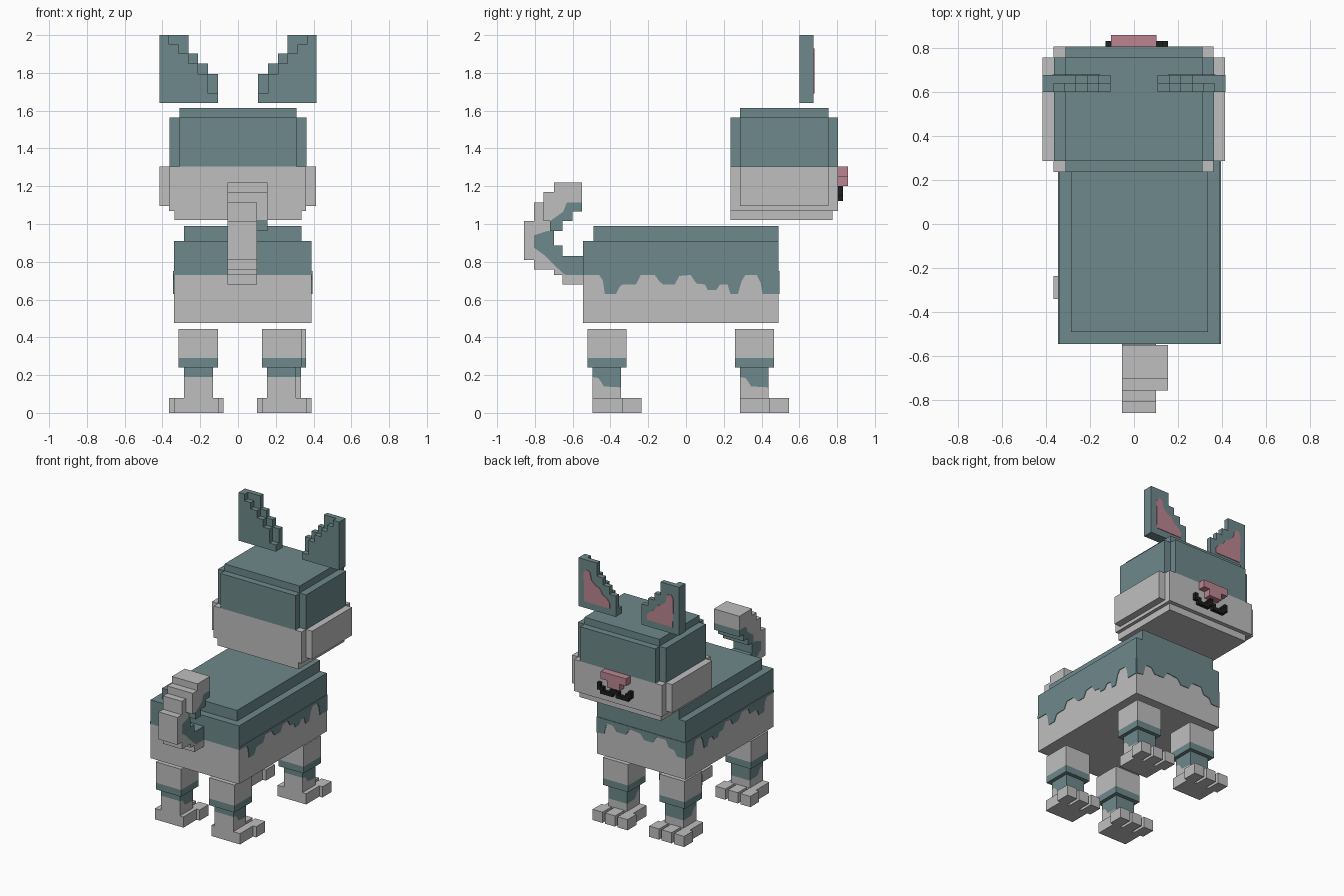
import bpy, bmesh

cube = bpy.data.objects.get("Cube")
if cube:
    bpy.data.objects.remove(cube, do_unlink=True)


def material(name, rgb):
    m = bpy.data.materials.new(name)
    m.use_nodes = True
    m.diffuse_color = (*rgb, 1)
    m.node_tree.nodes["Principled BSDF"].inputs["Base Color"].default_value = (*rgb, 1)
    return m


TEAL = material("teal fur", (0.156, 0.25, 0.258))
GREY = material("pale grey fur", (0.52, 0.52, 0.52))
PINK = material("pink skin", (0.50, 0.235, 0.29))
BLACK = material("black", (0.013, 0.013, 0.013))


def finish(name, bm, mat):
    bmesh.ops.recalc_face_normals(bm, faces=bm.faces[:])
    me = bpy.data.meshes.new(name)
    bm.to_mesh(me)
    bm.free()
    me.materials.append(mat)
    ob = bpy.data.objects.new(name, me)
    bpy.context.collection.objects.link(ob)
    return ob


def boxes(name, mat, *bounds):
    """One object from boxes given as x0, x1, y0, y1, z0, z1."""
    bm = bmesh.new()
    for x0, x1, y0, y1, z0, z1 in bounds:
        for v in bmesh.ops.create_cube(bm, size=1)["verts"]:
            v.co = (x1 if v.co.x > 0 else x0, y1 if v.co.y > 0 else y0,
                    z1 if v.co.z > 0 else z0)
    return finish(name, bm, mat)


def prism(name, mat, pts, axis, lo, hi):
    """Extrude a flat outline along an axis: x takes (y, z), y takes (x, z), z takes (x, y)."""
    bm = bmesh.new()
    i = "xyz".index(axis)

    def place(p, d):
        c = list(p)
        c.insert(i, d)
        return c
    face = bm.faces.new([bm.verts.new(place(p, lo)) for p in pts])
    new = bmesh.ops.extrude_face_region(bm, geom=[face])["geom"]
    for v in new:
        if isinstance(v, bmesh.types.BMVert):
            v.co[i] = hi
    return finish(name, bm, mat)


# Body: pale belly, teal back, raised spine slab
boxes("belly", GREY, (-.34, .39, -.545, .49, .475, .73))
boxes("back", TEAL, (-.34, .39, -.545, .49, .73, .91))
boxes("spine_slab", TEAL, (-.285, .335, -.49, .49, .91, .99))

# Wavy lower edge of the teal fur, as thin plates on the flanks and chest
flank = [(-.545, .73), (-.46, .73), (-.44, .70), (-.43, .63), (-.37, .63), (-.35, .67),
         (-.335, .68), (-.265, .68), (-.24, .73), (-.165, .73), (-.14, .695), (-.12, .68),
         (-.06, .68), (-.035, .725), (.025, .73), (.055, .685), (.1, .68), (.115, .65),
         (.16, .65), (.18, .68), (.22, .68), (.235, .63), (.275, .63), (.295, .70),
         (.315, .73), (.375, .73), (.395, .69), (.405, .63), (.49, .63)]
chest = [(-.34, .63), (-.27, .63), (-.25, .67), (-.2, .68), (-.18, .73), (-.1, .73),
         (-.07, .68), (.0, .68), (.03, .72), (.12, .73), (.15, .68), (.23, .68),
         (.26, .72), (.31, .72), (.33, .64), (.39, .63)]
for name, wave, axis, lo, hi in (("left_flank_fur", flank, "x", .39, .394),
                                 ("right_flank_fur", flank, "x", -.344, -.34),
                                 ("chest_fur", chest, "y", .49, .494)):
    prism(name, TEAL, wave + [(wave[-1][0], .75), (wave[0][0], .75)], axis, lo, hi)

# Head: pale muzzle half, notched teal crown, top slab, cheeks and chin
boxes("head_lower", GREY, (-.365, .36, .235, .805, 1.07, 1.305))
boxes("chin", GREY, (-.335, .335, .235, .775, 1.02, 1.07))
boxes("cheeks", GREY, (-.415, -.365, .285, .755, 1.095, 1.305),
      (.36, .412, .285, .755, 1.095, 1.305))
a, b = .363, .31
prism("head_upper", TEAL, [(-a, .285), (-b, .285), (-b, .235), (b, .235), (b, .285), (a, .285),
                           (a, .755), (b, .755), (b, .805), (-b, .805), (-b, .755), (-a, .755)],
      "z", 1.305, 1.563)
boxes("head_top", TEAL, (-.31, .31, .285, .755, 1.563, 1.615))

# Nose and mouth
boxes("nose", PINK, (-.105, .103, .805, .858, 1.25, 1.305), (-.053, .052, .805, .858, 1.2, 1.25))
u = .0258
rows = ["X....X....X", "XX..XXX..XX", ".XXXX.XXXX."]
boxes("mouth", BLACK, *[(-.13 + c * u, -.13 + (c + 1) * u, .805, .831,
                         1.2 - (r + 1) * u, 1.2 - r * u)
                        for r, row in enumerate(rows) for c, ch in enumerate(row) if ch == "X"])

# Ears: two stepped layers with a pink inner panel
ear_front = [(.415, 1.64), (.415, 2), (.263, 2), (.263, 1.903), (.212, 1.903), (.212, 1.85),
             (.16, 1.85), (.16, 1.795), (.107, 1.795), (.107, 1.64)]
ear_back = [(.415, 1.64), (.415, 2), (.365, 2), (.365, 1.95), (.315, 1.95), (.315, 1.903),
            (.263, 1.903), (.263, 1.85), (.212, 1.85), (.212, 1.795), (.16, 1.795),
            (.16, 1.69), (.107, 1.69), (.107, 1.64)]
ear_inner = [(.365, 1.69), (.37, 1.9), (.35, 1.93), (.32, 1.92), (.305, 1.86), (.27, 1.83),
             (.24, 1.82), (.215, 1.78), (.18, 1.76), (.155, 1.73), (.155, 1.69)]
for side, s in (("left", 1), ("right", -1)):
    for part, mat, pts, lo, hi in (("ear_front", TEAL, ear_front, .638, .675),
                                   ("ear_back", TEAL, ear_back, .6, .638),
                                   ("ear_inner", PINK, ear_inner, .675, .679)):
        prism(f"{side}_{part}", mat, [(s * x, z) for x, z in pts], "y", lo, hi)

# Tail: pale outer curve, teal inner curve, with a wider tip
edge_up = [(-.72, 1.015), (-.65, 1.065), (-.63, 1.115), (-.55, 1.115)]
prism("tail_tip_outer", GREY, [(-.55, 1.22), (-.70, 1.22), (-.70, 1.17), (-.755, 1.17),
                               (-.755, 1.015)] + edge_up, "x", -.055, .155)
prism("tail_tip_inner", TEAL, edge_up + [(-.55, 1.065), (-.60, 1.065), (-.60, 1.015),
                                         (-.655, 1.015), (-.655, .963), (-.72, .963)],
      "x", -.055, .155)
edge_low = [(-.545, .73), (-.64, .73), (-.70, .785), (-.75, .835), (-.805, .875), (-.805, .94),
            (-.735, .963)]
prism("tail_base_outer", GREY, edge_low + [(-.72, .963), (-.72, 1.015), (-.755, 1.015),
                                           (-.755, 1.115), (-.805, 1.115), (-.805, 1.015),
                                           (-.857, 1.015), (-.857, .81), (-.805, .81),
                                           (-.805, .758), (-.70, .758), (-.70, .73),
                                           (-.655, .73), (-.655, .68), (-.545, .68)],
      "x", -.055, .1)
prism("tail_base_inner", TEAL, edge_low + [(-.70, .963), (-.70, .885), (-.655, .885),
                                           (-.655, .83), (-.545, .83)], "x", -.055, .1)

# Legs: x is the leg centre, y is the back of the shin
cuff_edge = [(0, .19), (.03, .185), (.045, .165), (.06, .14), (.152, .135)]
for name, x, y in (("left_rear", .231, -.495), ("right_rear", -.21, -.495),
                   ("left_front", .256, .285), ("right_front", -.21, .285)):
    boxes(name + "_thigh", GREY, (x - .104, x + .104, y - .026, y + .18, .29, .445))
    boxes(name + "_thigh_band", TEAL, (x - .104, x + .104, y - .026, y + .18, .24, .29))
    edge = [(y + dy, z) for dy, z in cuff_edge]
    prism(name + "_shin_fur", TEAL, edge + [(y + .152, .24), (y, .24)], "x", x - .077, x + .077)
    prism(name + "_shin", GREY, edge + [(y + .152, .08), (y, .08)], "x", x - .077, x + .077)
    # Heel pad and three toes
    f = .245 if x > 0 else -.222
    boxes(name + "_foot", GREY, (f - .118, f + .118, y, y + .155, 0, .08),
          *[(f + d - .041, f + d + .041, y + .155, y + .26, 0, .08) for d in (-.103, 0, .103)])
